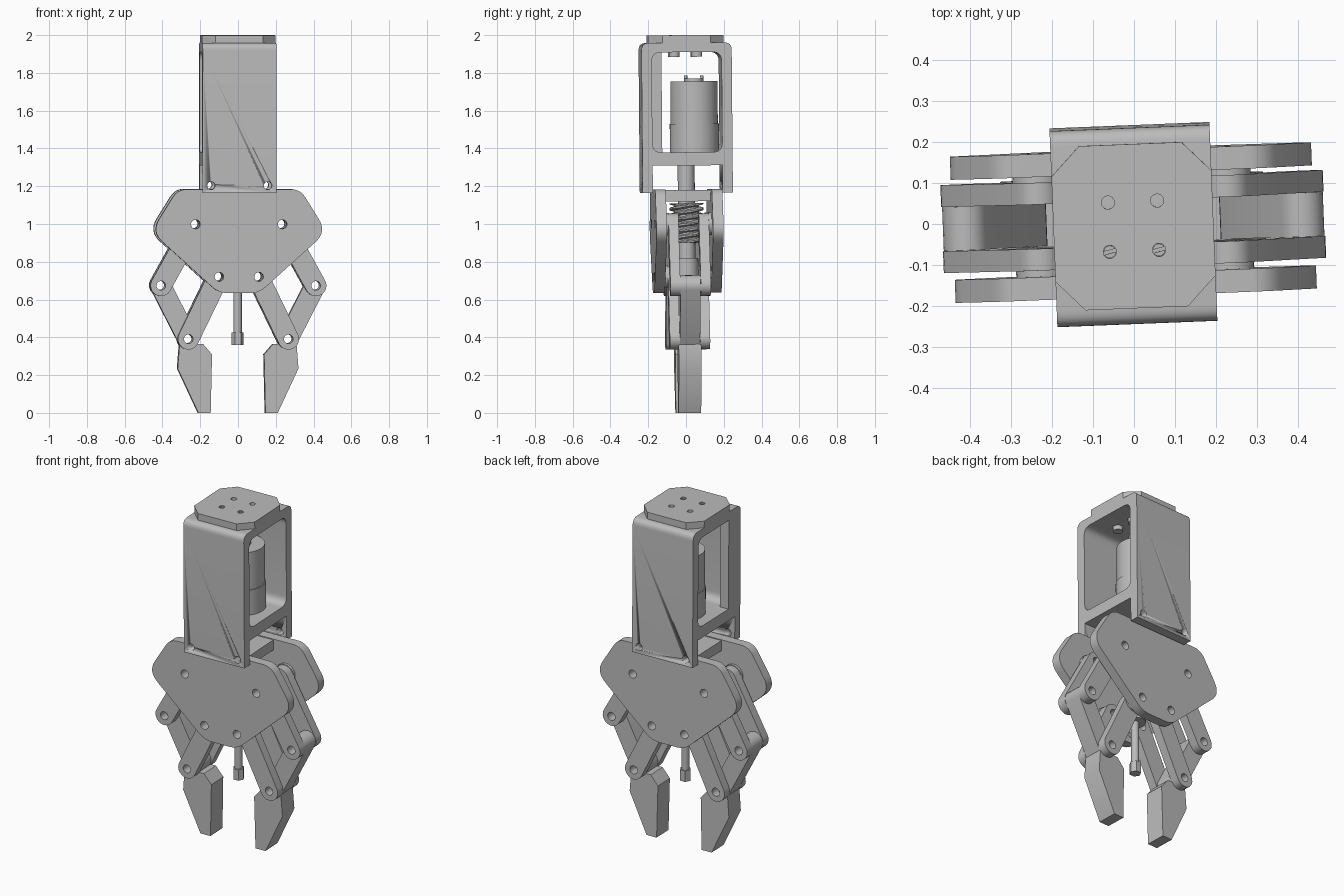
import bpy, bmesh, math
from mathutils import Matrix, Vector

if "Cube" in bpy.data.objects:
    bpy.data.objects.remove(bpy.data.objects["Cube"])

GREY = (0.5, 0.5, 0.5, 1)
metal = bpy.data.materials.new("plain grey metal")
metal.diffuse_color = GREY
metal.use_nodes = True
metal.node_tree.nodes["Principled BSDF"].inputs["Base Color"].default_value = GREY
parts = []


def finish(name, bm):
    bmesh.ops.recalc_face_normals(bm, faces=bm.faces)
    me = bpy.data.meshes.new(name)
    bm.to_mesh(me)
    bm.free()
    me.materials.append(metal)
    me.shade_smooth()
    me.set_sharp_from_angle(angle=math.radians(30))
    ob = bpy.data.objects.new(name, me)
    bpy.context.scene.collection.objects.link(ob)
    parts.append(ob)
    return ob


def circle(u, v, r, n=24):
    return [(u + r * math.cos(2 * math.pi * i / n), v + r * math.sin(2 * math.pi * i / n)) for i in range(n)]


def rounded(corners, n=8):
    """Outline from (u, v, rounding length) corners."""
    out = []
    for i, (u, v, d) in enumerate(corners):
        p = Vector((u, v))
        if d == 0:
            out.append((u, v))
            continue
        a = p + (Vector(corners[i - 1][:2]) - p).normalized() * d
        b = p + (Vector(corners[(i + 1) % len(corners)][:2]) - p).normalized() * d
        for k in range(n + 1):
            t = k / n
            out.append(tuple(a * (1 - t) ** 2 + p * 2 * t * (1 - t) + b * t * t))
    return out


def capsule(p, q, r, n=12):
    """Outline of a bar with round ends."""
    ang = math.atan2(q[1] - p[1], q[0] - p[0])
    out = []
    for c, start in ((q, ang - math.pi / 2), (p, ang + math.pi / 2)):
        for k in range(n + 1):
            t = start + math.pi * k / n
            out.append((c[0] + r * math.cos(t), c[1] + r * math.sin(t)))
    return out


def prism(name, outline, lo, hi, axis="y", holes=()):
    """Outline with holes, given thickness along one axis."""
    place = {"x": lambda u, v, w: (w, u, v),
             "y": lambda u, v, w: (u, w, v),
             "z": lambda u, v, w: (u, v, w)}[axis]
    bm = bmesh.new()
    layers = []
    for w in (lo, hi):
        loops, edges = [], []
        for loop in [outline, *holes]:
            vs = [bm.verts.new(place(u, v, w)) for u, v in loop]
            edges += [bm.edges.new((vs[i - 1], vs[i])) for i in range(len(vs))]
            loops.append(vs)
        bmesh.ops.triangle_fill(bm, use_beauty=True, edges=edges)
        layers.append(loops)
    for a, b in zip(*layers):
        for i in range(len(a)):
            bm.faces.new((a[i - 1], a[i], b[i], b[i - 1]))
    return finish(name, bm)


def rod(name, x, y, r, lo, hi, n=32):
    return prism(name, circle(x, y, r, n), lo, hi, "z")


def mirrored(half):
    return half + [(-p[0], *p[1:]) for p in reversed(half)]


# Motor housing: a U frame with a window and a cross bar
half = [(0.185, 1.31, 0), (0.185, 1.165, 0), (0.239, 1.165, 0), (0.239, 1.96, 0.04)]
window = rounded(mirrored([(0.185, 1.38, 0.05), (0.185, 1.91, 0.05)]))
housing = prism("motor_housing", rounded(mirrored(half)), -0.195, 0.195, "x", [window])
for x in (-0.15, 0.15):
    cutter = prism("hole_cutter", circle(x, 1.205, 0.021), -0.4, 0.4)
    cutter.hide_render = True
    mod = housing.modifiers.new("screw hole", "BOOLEAN")
    mod.operation, mod.solver, mod.object = "DIFFERENCE", "EXACT", cutter
    bpy.context.view_layer.update()
    cut = bpy.data.meshes.new_from_object(housing.evaluated_get(bpy.context.evaluated_depsgraph_get()))
    housing.modifiers.clear()
    housing.data = cut
    parts.remove(cutter)
    bpy.data.objects.remove(cutter)
prism("window_side_strip", [(-0.19, 1.37), (-0.12, 1.37), (-0.12, 1.92), (-0.19, 1.92)], -0.195, -0.14, "x")

# Top mounting pad with its screws
screws = [(sx * 0.06, sy * 0.06) for sx in (-1, 1) for sy in (-1, 1)]
pad = mirrored([(0.125, -0.2), (0.195, -0.128), (0.195, 0.128), (0.125, 0.2)])
prism("mounting_pad", pad, 1.95, 2.0, "z", [circle(x, y, 0.016) for x, y in screws])
for x, y in screws:
    rod("screw_head", x, y, 0.028, 1.885, 1.915)
    if y < 0:
        for side in (0, math.pi):
            arc = [(x + 0.015 * math.cos(side + 0.5 + t * 0.2), y + 0.015 * math.sin(side + 0.5 + t * 0.2))
                   for t in range(14)]
            prism("slotted_screw", arc, 1.94, 1.995, "z")

# Gear motor
MOTOR_Y = 0.045
rod("gearbox", 0, MOTOR_Y, 0.13, 1.38, 1.53, 48)
rod("motor_can", 0, MOTOR_Y, 0.125, 1.53, 1.755, 48)
rod("motor_boss", 0, MOTOR_Y, 0.05, 1.75, 1.77)
for dy in (-0.043, 0.043):
    rod("motor_terminal", 0, MOTOR_Y + dy, 0.009, 1.75, 1.785, 12)

# Drive line
rod("motor_shaft", 0, 0, 0.045, 0.8, 1.38)
rod("shaft_collar", 0, 0, 0.06, 0.68, 0.82)
rod("lower_rod", 0, 0, 0.022, 0.36, 0.7, 20)
rod("end_nut", 0, 0, 0.032, 0.36, 0.425, 6)

# Worm with a helical thread
bm = bmesh.new()
ROUND, RINGS, Z0, Z1 = 48, 70, 0.9, 1.11
rings = []
for j in range(RINGS + 1):
    z = Z0 + (Z1 - Z0) * j / RINGS
    ring = []
    for i in range(ROUND):
        a = 2 * math.pi * i / ROUND
        r = 0.078 + max(-0.013, min(0.013, 0.025 * math.sin(2 * math.pi * z / 0.032 - 2 * a)))
        ring.append(bm.verts.new((r * math.cos(a), r * math.sin(a), z)))
    rings.append(ring)
for a, b in zip(rings, rings[1:]):
    for i in range(ROUND):
        bm.faces.new((a[i - 1], a[i], b[i], b[i - 1]))
bm.faces.new(rings[0])
bm.faces.new(rings[-1])
finish("worm", bm)

# Side plates and the bridge between them
HOLE = 0.024
A, B, C, D = (0.23, 1.0), (0.41, 0.675), (0.105, 0.722), (0.265, 0.392)
pivots = mirrored([A, C])
plate = rounded(mirrored([(0.105, 0.635, 0.05), (0.465, 0.96, 0.08), (0.325, 1.185, 0.05)]))
for name, s in (("front_plate", -1), ("back_plate", 1)):
    prism(name, plate, s * 0.122, s * 0.178, "y", [circle(x, z, HOLE) for x, z in pivots])
prism("plate_bridge", mirrored([(0.15, 1.12), (0.15, 1.18)]), -0.125, 0.125)

# Linkage and fingers on both sides
tip = [(0.185, 0.365), (0.31, 0.365), (0.32, 0.235), (0.21, 0), (0.145, 0), (0.138, 0.31)]
for side, m in (("left", 1), ("right", -1)):
    a, b, c, d = [(m * x, z) for x, z in (A, B, C, D)]
    for s in (-1, 1):
        for label, p, q in (("upper_link", a, b), ("lower_link", c, d)):
            prism(side + "_" + label, capsule(p, q, 0.056), s * 0.054, s * 0.107, "y",
                  [circle(*p, HOLE), circle(*q, HOLE)])
            prism(side + "_washer", circle(*p, 0.06), s * 0.106, s * 0.123, "y", [circle(*p, HOLE)])
    prism(side + "_finger_bar", capsule(b, d, 0.054), -0.0535, 0.0535, "y",
          [circle(*b, HOLE), circle(*d, HOLE)])
    prism(side + "_finger_tip", [(m * x, z) for x, z in tip], -0.06, 0.06)

# Slight turn and lean of the whole gripper
pose = (Matrix.Translation((-0.002, 0.012, 0)) @ Matrix.Rotation(math.radians(2.3), 4, "Z")
        @ Matrix.Rotation(math.radians(0.5), 4, "X"))
for ob in parts:
    ob.data.transform(pose)
